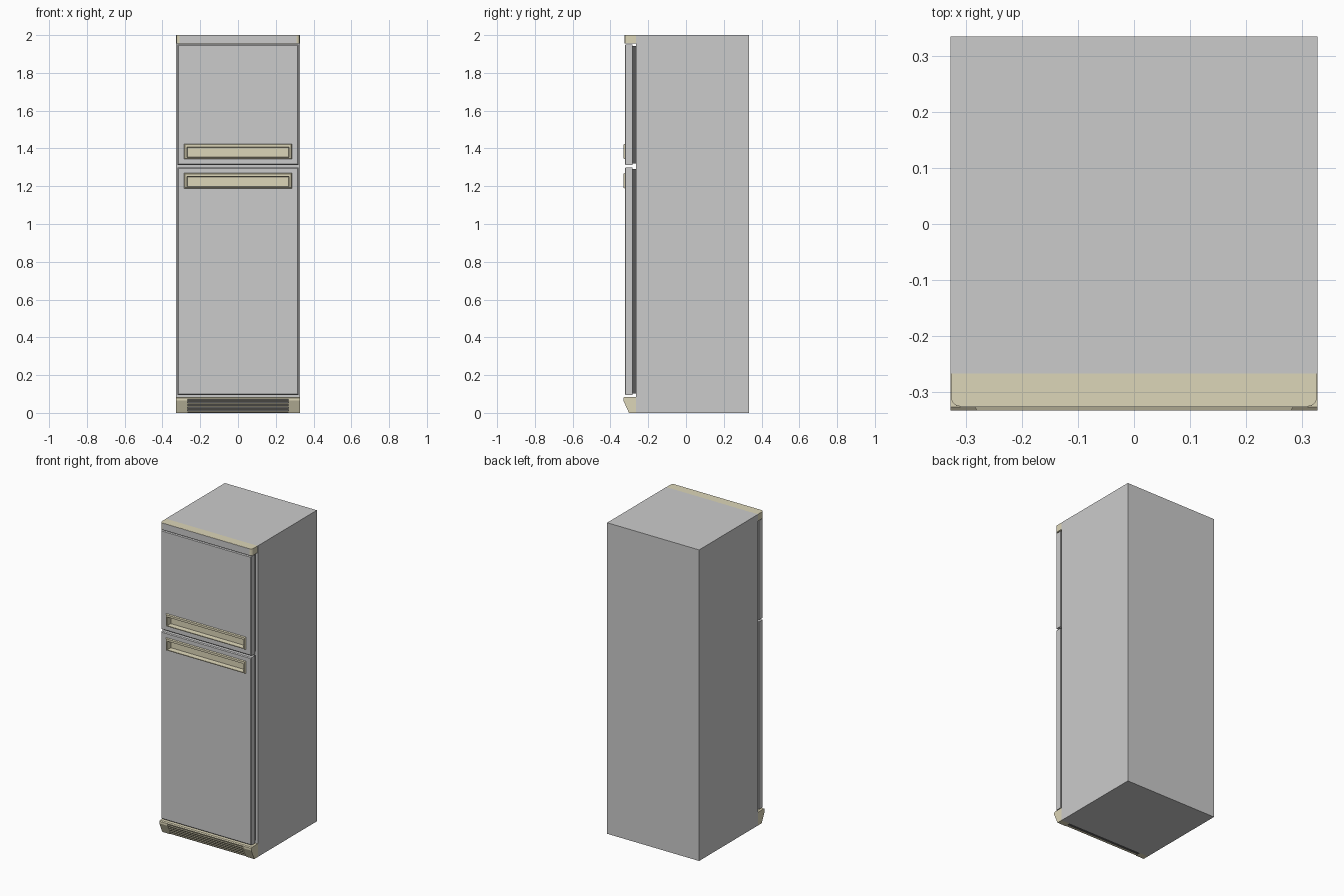
import bpy, bmesh

if "Cube" in bpy.data.objects:
    bpy.data.objects.remove(bpy.data.objects["Cube"])


def material(name, rgb):
    m = bpy.data.materials.new(name)
    m.diffuse_color = (*rgb, 1)
    m.use_nodes = True
    m.node_tree.nodes["Principled BSDF"].inputs["Base Color"].default_value = m.diffuse_color
    return m


CREAM = material("cream_plastic", (0.72, 0.67, 0.48))
DARK = material("dark_rubber", (0.10, 0.10, 0.10))


def finish(name, bm, mat=None):
    bmesh.ops.recalc_face_normals(bm, faces=bm.faces)
    me = bpy.data.meshes.new(name)
    bm.to_mesh(me)
    bm.free()
    ob = bpy.data.objects.new(name, me)
    bpy.context.collection.objects.link(ob)
    if mat:
        me.materials.append(mat)
    return ob


def skin(name, rings, mat=None):
    """Bridge a row of matching point rings and cap both ends."""
    bm = bmesh.new()
    loops = [[bm.verts.new(p) for p in ring] for ring in rings]
    for a, b in zip(loops, loops[1:]):
        for i in range(len(a)):
            j = (i + 1) % len(a)
            bm.faces.new((a[i], a[j], b[j], b[i]))
    bm.faces.new(loops[0])
    bm.faces.new(loops[-1])
    return finish(name, bm, mat)


def rect(w, z0, z1, y):
    return [(-w, y, z0), (w, y, z0), (w, y, z1), (-w, y, z1)]


def box(name, w, y0, y1, z0, z1, mat=None):
    return skin(name, [rect(w, z0, z1, y0), rect(w, z0, z1, y1)], mat)


def prism_x(name, profile, x0, x1, mat=None):
    return skin(name, [[(x, y, z) for y, z in profile] for x in (x0, x1)], mat)


# Cabinet
box("cabinet", 0.327, -0.266, 0.334, 0, 2)


# Doors with a handle pocket, gasket and handle tray
def door(label, z0, z1, h0, h1):
    b = 0.005
    skin(label + "_door", [
        rect(0.321, z0, z1, -0.284),
        rect(0.321, z0, z1, -0.324 + b),
        rect(0.321 - b, z0 + b, z1 - b, -0.324),
        rect(0.276, h0 + 0.006, h1 - 0.006, -0.324),
        rect(0.276, h0 + 0.006, h1 - 0.006, -0.294)])
    box(label + "_gasket", 0.312, -0.285, -0.265, z0 + 0.008, z1 - 0.008, DARK)
    skin(label + "_handle", [
        rect(0.275, h0 + 0.008, h1 - 0.008, -0.296),
        rect(0.275, h0 + 0.008, h1 - 0.008, -0.323),
        rect(0.286, h0, h1, -0.323),
        rect(0.280, h0 + 0.004, h1 - 0.004, -0.332),
        rect(0.271, h0 + 0.009, h1 - 0.018, -0.332),
        rect(0.268, h0 + 0.011, h1 - 0.021, -0.300)], CREAM)


door("freezer", 1.312, 1.951, 1.343, 1.425)
door("fridge", 0.094, 1.300, 1.188, 1.270)


# Top trim with rounded front corners and a grey face plate
trim = box("top_trim", 0.326, -0.325, -0.264, 1.956, 2.0, CREAM)
bm = bmesh.new()
bm.from_mesh(trim.data)
corners = [e for e in bm.edges if all(v.co.y < -0.3 for v in e.verts)
           and abs(e.verts[0].co.z - e.verts[1].co.z) > 0.01]
bmesh.ops.bevel(bm, geom=corners, offset=0.016, segments=5, profile=0.5,
                affect='EDGES')
bm.to_mesh(trim.data)
bm.free()
box("top_face_plate", 0.309, -0.3265, -0.324, 1.957, 1.999)

# Base grille: sloped end blocks, top rail, back panel, louvres
block = [(-0.264, 0), (-0.302, 0), (-0.332, 0.066), (-0.332, 0.080),
         (-0.326, 0.085), (-0.264, 0.085)]
for side, s in (("left", -1), ("right", 1)):
    prism_x("grille_end_" + side, block, s * 0.268, s * 0.327, CREAM)
prism_x("grille_rail", [(-0.264, 0.072), (-0.330, 0.072), (-0.332, 0.080),
                        (-0.326, 0.085), (-0.264, 0.085)], -0.268, 0.268, CREAM)
box("grille_back", 0.268, -0.285, -0.264, 0, 0.073, DARK)
for i in range(5):
    z = 0.003 + i * 0.014
    y = -0.303 - i * 0.0063
    prism_x(f"grille_slat_{i + 1}",
            [(-0.280, z), (y, z), (y - 0.003, z + 0.007), (-0.280, z + 0.007)],
            -0.268, 0.268, CREAM)
